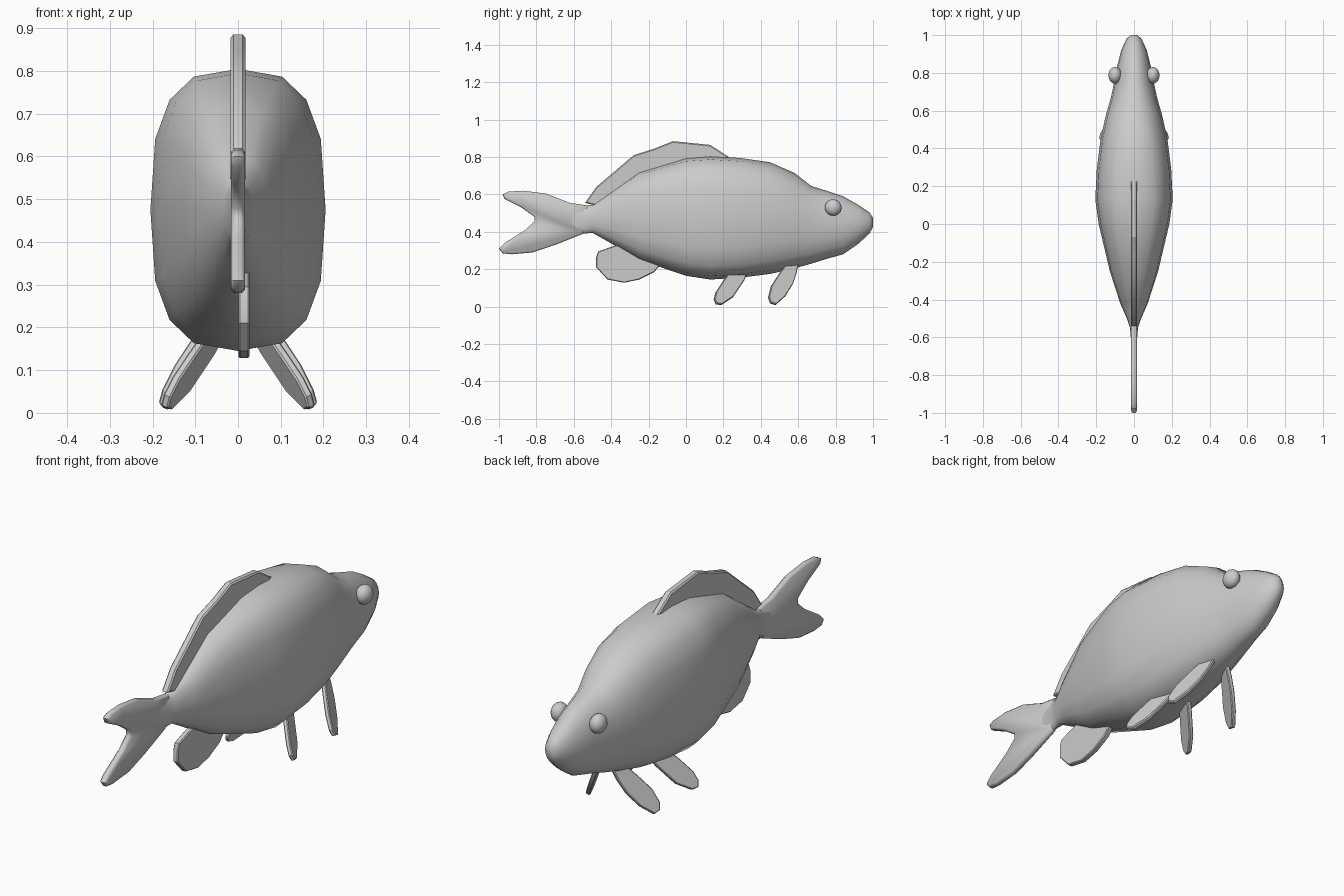
import bpy, bmesh, math
from mathutils import Vector

cube = bpy.data.objects.get("Cube")
if cube:
    bpy.data.objects.remove(cube, do_unlink=True)

grey = bpy.data.materials.new("plain grey")
grey.use_nodes = True
grey.diffuse_color = (0.6, 0.6, 0.6, 1)
grey.node_tree.nodes["Principled BSDF"].inputs["Base Color"].default_value = (0.6, 0.6, 0.6, 1)


def finish(bm, name, angle):
    bmesh.ops.recalc_face_normals(bm, faces=bm.faces[:])
    mesh = bpy.data.meshes.new(name)
    bm.to_mesh(mesh)
    bm.free()
    mesh.materials.append(grey)
    ob = bpy.data.objects.new(name, mesh)
    bpy.context.collection.objects.link(ob)
    bpy.ops.object.select_all(action='DESELECT')
    ob.select_set(True)
    bpy.context.view_layer.objects.active = ob
    bpy.ops.object.shade_smooth_by_angle(angle=math.radians(angle))
    return ob


def plate(name, outline, place, half, bevel=0.006, angle=25):
    """Flat fin from a (y, z) outline; place(y, z) gives its x."""
    bm = bmesh.new()
    face = bm.faces.new([bm.verts.new((place(y, z), y, z)) for y, z in outline])
    face.normal_update()
    shift = face.normal * half
    bmesh.ops.translate(bm, verts=bm.verts[:], vec=-shift)
    ext = bmesh.ops.extrude_face_region(bm, geom=[face], use_keep_orig=True)
    top = [v for v in ext["geom"] if isinstance(v, bmesh.types.BMVert)]
    bmesh.ops.translate(bm, verts=top, vec=shift * 2)
    bmesh.ops.recalc_face_normals(bm, faces=bm.faces[:])
    rims = [e for e in bm.edges if any(len(f.verts) > 4 for f in e.link_faces)]
    bmesh.ops.bevel(bm, geom=rims, offset=bevel, segments=1, affect='EDGES')
    return finish(bm, name, angle)


# Body: rings of (y, bottom, top, half width, squareness)
RINGS = [
    (-0.64, 0.37, 0.55, 0.014, 2), (-0.55, 0.39, 0.54, 0.021, 2),
    (-0.5, 0.395, 0.545, 0.038, 2), (-0.42, 0.35, 0.60, 0.073, 2.2),
    (-0.25, 0.25, 0.72, 0.128, 2.5), (0, 0.165, 0.795, 0.187, 2.8),
    (0.13, 0.145, 0.805, 0.205, 2.8), (0.29, 0.155, 0.795, 0.197, 2.7),
    (0.45, 0.175, 0.772, 0.177, 2.5), (0.58, 0.205, 0.715, 0.148, 2.3),
    (0.67, 0.23, 0.645, 0.122, 2.2), (0.75, 0.255, 0.62, 0.105, 2.1),
    (0.84, 0.28, 0.59, 0.088, 2), (0.92, 0.335, 0.545, 0.068, 2),
    (0.98, 0.39, 0.505, 0.04, 2), (1.0, 0.425, 0.475, 0.018, 2)]
SIDES = 16


def power(v, n):
    return math.copysign(abs(v) ** (2 / n), v)


bm = bmesh.new()
loops = []
for y, low, high, width, n in RINGS:
    angles = [math.tau * i / SIDES for i in range(SIDES)]
    loops.append([bm.verts.new((width * power(math.cos(a), n), y,
                                (low + high) / 2 + (high - low) / 2 * power(math.sin(a), n)))
                  for a in angles])
for a, b in zip(loops, loops[1:]):
    for i in range(SIDES):
        j = (i + 1) % SIDES
        bm.faces.new((a[i], a[j], b[j], b[i]))
bm.faces.new(loops[0])
bm.faces.new(loops[-1])
finish(bm, "body", 70)

# Forked tail
plate("tail_fin", [
    (-0.52, 0.54), (-0.62, 0.555), (-0.75, 0.605), (-0.87, 0.62), (-0.95, 0.615),
    (-0.98, 0.6), (-0.97, 0.575), (-0.88, 0.53), (-0.81, 0.48), (-0.81, 0.455),
    (-0.86, 0.41), (-0.97, 0.34), (-1.0, 0.31), (-0.98, 0.285), (-0.93, 0.28),
    (-0.82, 0.29), (-0.7, 0.33), (-0.55, 0.39)], lambda y, z: 0, 0.016, 0.008, 50)

# Back and belly fins
plate("dorsal_fin", [
    (-0.54, 0.555), (-0.48, 0.64), (-0.38, 0.725), (-0.28, 0.81), (-0.17, 0.845),
    (-0.07, 0.885), (0.03, 0.875), (0.13, 0.865), (0.23, 0.8), (0.1, 0.75),
    (-0.25, 0.66), (-0.48, 0.54)], lambda y, z: 0, 0.017)
plate("anal_fin", [
    (-0.4, 0.32), (-0.47, 0.295), (-0.48, 0.265), (-0.48, 0.21), (-0.42, 0.145),
    (-0.33, 0.128), (-0.25, 0.145), (-0.17, 0.185), (-0.14, 0.22), (-0.2, 0.3),
    (-0.3, 0.35)], lambda y, z: 0.014, 0.013, 0.004)

# Paired lower fins, splayed outwards and backwards
PELVIC = [(0.33, 0.19), (0.31, 0.14), (0.28, 0.095), (0.25, 0.05), (0.19, 0.01),
          (0.16, 0.015), (0.15, 0.04), (0.16, 0.08), (0.2, 0.14), (0.23, 0.18)]
PECTORAL = [(0.6, 0.24), (0.59, 0.18), (0.57, 0.12), (0.53, 0.055), (0.48, 0.01),
            (0.45, 0.02), (0.44, 0.05), (0.455, 0.11), (0.5, 0.18), (0.53, 0.22)]
for side, label in ((1, "left"), (-1, "right")):
    for name, outline, front, top in (("pelvic", PELVIC, 0.32, 0.16),
                                      ("pectoral", PECTORAL, 0.6, 0.19)):
        plate(label + "_" + name + "_fin", outline,
              lambda y, z: side * (0.05 + 0.4 * (top - z) + 0.4 * (front - y)), 0.01, 0.004)

    # Eye
    bm = bmesh.new()
    bmesh.ops.create_uvsphere(bm, u_segments=20, v_segments=12, radius=0.044)
    bmesh.ops.scale(bm, vec=(0.8, 1, 1), verts=bm.verts[:])
    bmesh.ops.translate(bm, vec=Vector((side * 0.1, 0.787, 0.53)), verts=bm.verts[:])
    finish(bm, label + "_eye", 60)
